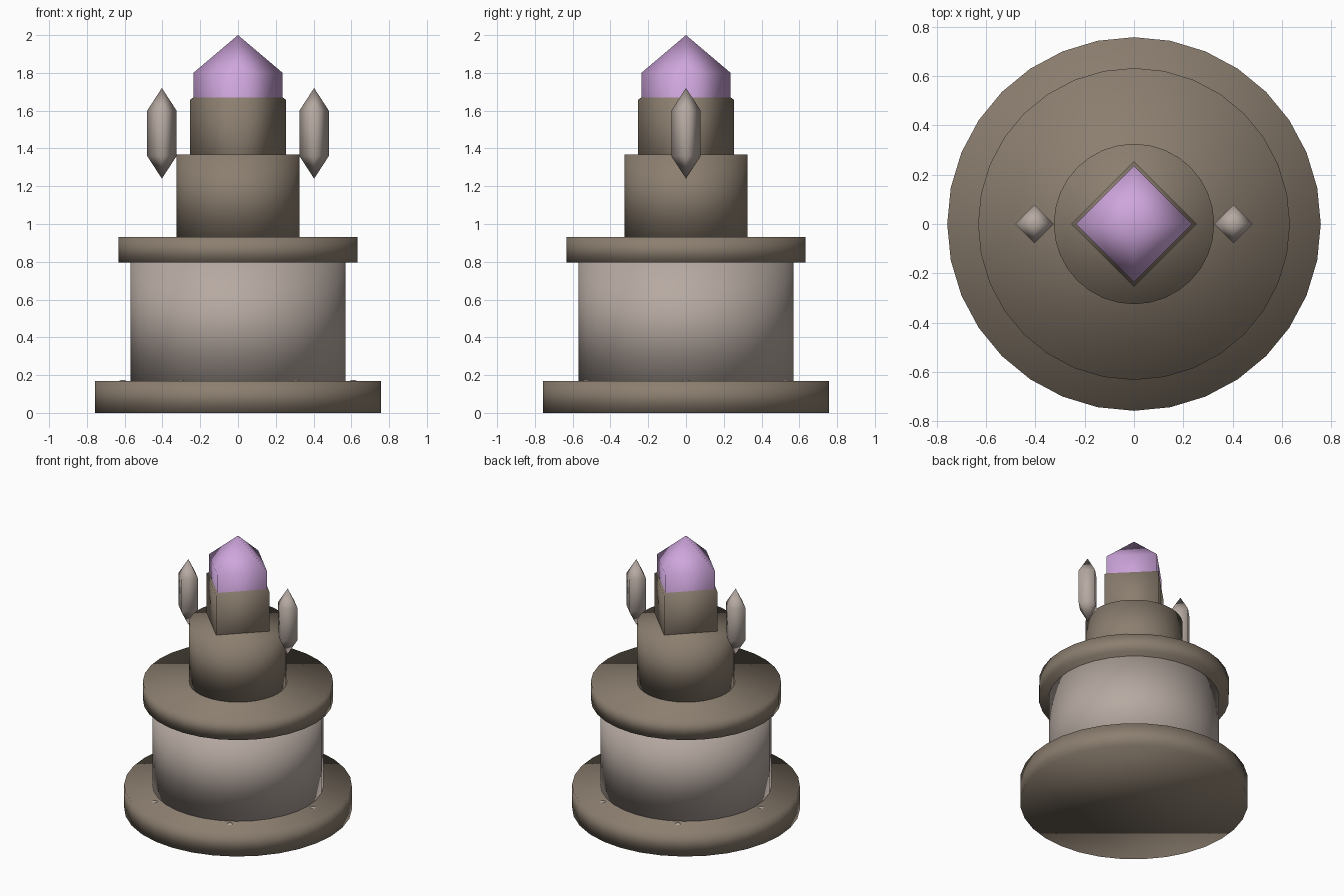
import bpy
from math import cos, sin, pi

cube = bpy.data.objects.get("Cube")
if cube:
    bpy.data.objects.remove(cube, do_unlink=True)


def material(name, rgb):
    mat = bpy.data.materials.new(name)
    mat.use_nodes = True
    color = (*rgb, 1)
    mat.diffuse_color = color
    mat.node_tree.nodes["Principled BSDF"].inputs["Base Color"].default_value = color
    return mat


dark_stone = material("dark stone", (0.26, 0.21, 0.16))
pale_stone = material("pale stone", (0.47, 0.40, 0.36))
lilac_crystal = material("lilac crystal", (0.62, 0.38, 0.72))


def finish(name, mat):
    obj = bpy.context.object
    obj.name = name
    obj.data.materials.append(mat)
    bpy.ops.object.shade_smooth()
    return obj


def drum(name, radius, bottom, top, mat):
    bpy.ops.mesh.primitive_cylinder_add(
        vertices=32, radius=radius, depth=top - bottom,
        location=(0, 0, (bottom + top) / 2))
    return finish(name, mat)


def gem(name, radius, half_height, center, mat):
    """Four-sided double pyramid with its corners on the axes."""
    bpy.ops.mesh.primitive_uv_sphere_add(
        segments=4, ring_count=2, radius=1, location=center)
    bpy.context.object.scale = (radius, radius, half_height)
    bpy.ops.object.transform_apply(location=False, rotation=False, scale=True)
    return finish(name, mat)


# Stacked round pedestal
drum("base", 0.757, 0, 0.17, dark_stone)
drum("body", 0.568, 0.17, 0.795, pale_stone)
drum("collar", 0.632, 0.795, 0.93, dark_stone)
drum("neck", 0.325, 0.93, 1.367, dark_stone)

# Crystal seated in its angular socket
gem("socket", 0.293, 0.365, (0, 0, 1.475), dark_stone)
gem("crystal", 0.273, 0.4, (0, 0, 1.6), lilac_crystal)

# Floating side shards
for side, x in (("left", 0.403), ("right", -0.403)):
    gem(side + "_shard", 0.09, 0.24, (x, 0, 1.48), pale_stone)

# Studs sunk into the base
for i in range(6):
    a = i * pi / 3
    bpy.ops.mesh.primitive_uv_sphere_add(
        segments=12, ring_count=8, radius=0.04,
        location=(0.61 * cos(a), 0.61 * sin(a), 0.135))
    finish("stud_" + str(i + 1), pale_stone)
